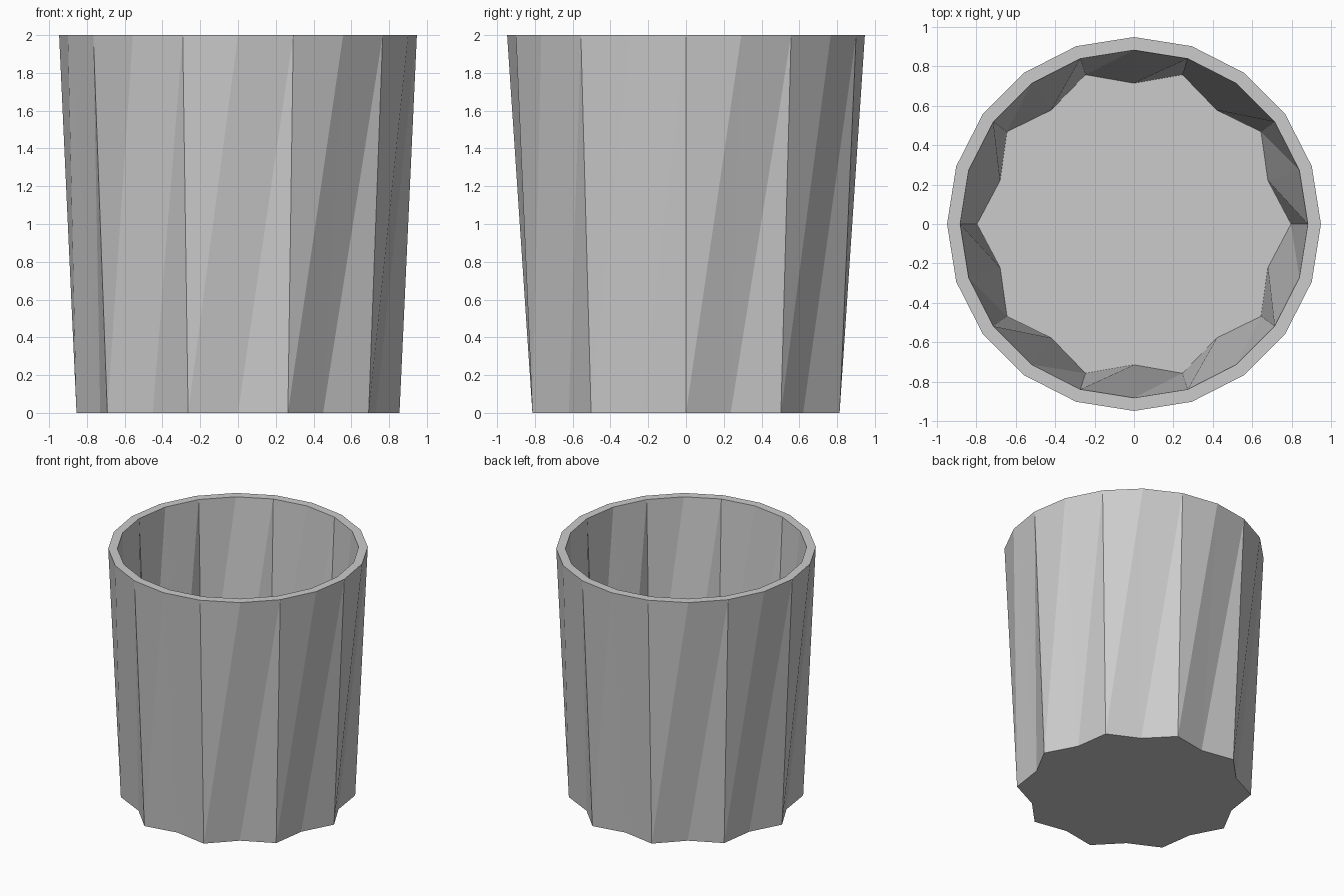
import bpy, bmesh
from math import cos, sin, pi

if "Cube" in bpy.data.objects:
    bpy.data.objects.remove(bpy.data.objects["Cube"])

SIDES = 20
WALL = 0.93   # inner shell scale relative to outer shell
FLOOR = 0.10  # height of the inside floor


def ring(bm, r_even, r_odd, z):
    """20-sided ring whose alternate corners may be pinched inward."""
    verts = []
    for i in range(SIDES):
        a = 2 * pi * i / SIDES
        r = r_odd if i % 2 else r_even
        verts.append(bm.verts.new((r * cos(a), r * sin(a), z)))
    return verts


def bridge(bm, low, high, split=False):
    for i in range(SIDES):
        j = (i + 1) % SIDES
        if split:
            # twisted panels are split so each facet stays flat
            bm.faces.new((low[i], low[j], high[j]))
            bm.faces.new((low[i], high[j], high[i]))
        else:
            bm.faces.new((low[i], low[j], high[j], high[i]))


bm = bmesh.new()
# Round rim on top, ten-lobed fluted base
outer_base = ring(bm, 0.855, 0.767, 0)
outer_rim = ring(bm, 0.947, 0.947, 2)
inner_rim = ring(bm, 0.947 * WALL, 0.947 * WALL, 2)
inner_floor = ring(bm, 0.855 * WALL, 0.767 * WALL, FLOOR)

bridge(bm, outer_base, outer_rim, split=True)
bridge(bm, outer_rim, inner_rim)
# Inside wall
for i in range(SIDES):
    j = (i + 1) % SIDES
    bm.faces.new((inner_rim[i], inner_rim[j], inner_floor[j]))
    bm.faces.new((inner_rim[i], inner_floor[j], inner_floor[i]))
# Underside and inside floor
bm.faces.new(outer_base[::-1])
bm.faces.new(inner_floor)
bmesh.ops.recalc_face_normals(bm, faces=bm.faces[:])

mesh = bpy.data.meshes.new("fluted_cup")
bm.to_mesh(mesh)
bm.free()
cup = bpy.data.objects.new("fluted_cup", mesh)
bpy.context.collection.objects.link(cup)
